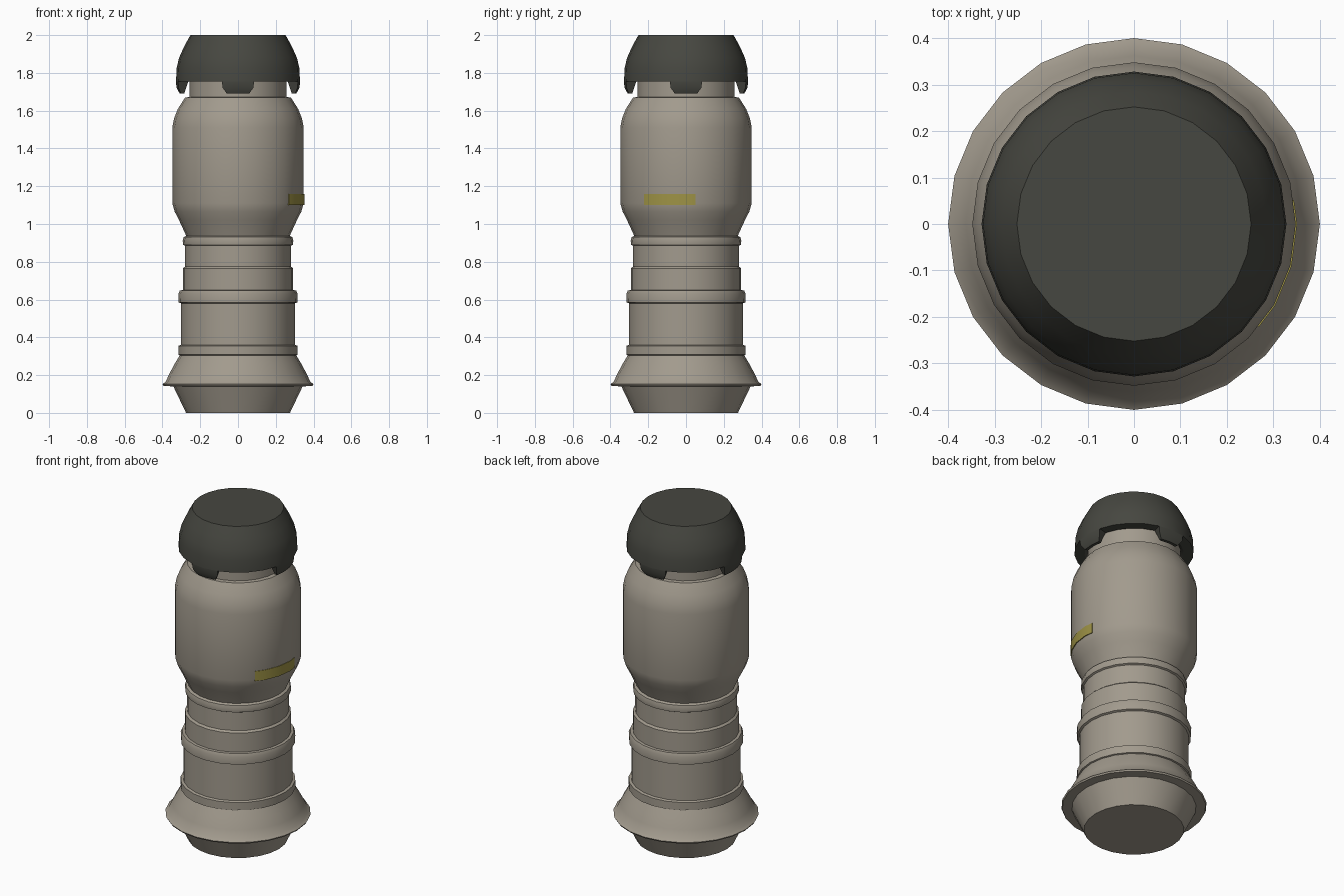
import bpy, bmesh, math

if "Cube" in bpy.data.objects:
    bpy.data.objects.remove(bpy.data.objects["Cube"])

SIDES = 24


def material(name, rgb):
    m = bpy.data.materials.new(name)
    m.diffuse_color = (*rgb, 1)
    m.use_nodes = True
    m.node_tree.nodes["Principled BSDF"].inputs["Base Color"].default_value = m.diffuse_color
    return m


BEIGE = material("warm grey beige", (0.36, 0.325, 0.268))
DARK = material("dark olive grey", (0.062, 0.063, 0.052))
YELLOW = material("dull yellow", (0.34, 0.29, 0.06))


def polar(r, deg, z):
    a = math.radians(deg)
    return (r * math.cos(a), r * math.sin(a), z)


def finish(name, bm, mat):
    bmesh.ops.recalc_face_normals(bm, faces=bm.faces)
    me = bpy.data.meshes.new(name)
    bm.to_mesh(me)
    bm.free()
    me.materials.append(mat)
    ob = bpy.data.objects.new(name, me)
    bpy.context.collection.objects.link(ob)
    bpy.ops.object.select_all(action='DESELECT')
    ob.select_set(True)
    bpy.context.view_layer.objects.active = ob
    bpy.ops.object.shade_smooth_by_angle(angle=math.radians(32))
    return ob


def lathe(bm, profile):
    """Turn (radius, height) points around z; radius 0 closes the end."""
    rings = []
    for r, z in profile:
        if r == 0:
            rings.append([bm.verts.new((0, 0, z))] * SIDES)
        else:
            rings.append([bm.verts.new(polar(r, i * 360 / SIDES, z)) for i in range(SIDES)])
    for a, b in zip(rings, rings[1:]):
        for i in range(SIDES):
            j = (i + 1) % SIDES
            bm.faces.new(list(dict.fromkeys((a[i], a[j], b[j], b[i]))))


# Turned body, split at its creases from bottom to top
body_parts = {
    "foot": [(0, 0), (0.275, 0), (0.342, 0.14), (0.395, 0.143)],
    "flared_skirt": [(0.395, 0.143), (0.40, 0.152), (0.383, 0.165), (0.362, 0.21),
                     (0.335, 0.26), (0.308, 0.305)],
    "lower_collar": [(0.308, 0.305), (0.316, 0.308), (0.316, 0.355), (0.302, 0.36)],
    "lower_tube": [(0.302, 0.36), (0.302, 0.58)],
    "middle_ring": [(0.302, 0.58), (0.314, 0.585), (0.316, 0.63), (0.308, 0.648), (0.292, 0.65)],
    "middle_tube": [(0.292, 0.65), (0.292, 0.765), (0.28, 0.775)],
    "upper_tube": [(0.28, 0.775), (0.28, 0.885)],
    "upper_ring": [(0.28, 0.885), (0.29, 0.89), (0.293, 0.91), (0.288, 0.93), (0.274, 0.937)],
    "main_barrel": [(0.274, 0.937), (0.281, 0.953), (0.312, 1.02), (0.335, 1.065), (0.348, 1.11),
                    (0.348, 1.51), (0.338, 1.56), (0.318, 1.61), (0.28, 1.67)],
    "neck": [(0.28, 1.67), (0.256, 1.672), (0.256, 1.80)],
}
for name, profile in body_parts.items():
    bm = bmesh.new()
    lathe(bm, profile)
    finish(name, bm, BEIGE)

# Domed cap with four tapered tabs hanging from its rim
bm = bmesh.new()
lathe(bm, [(0, 2.0), (0.252, 2.0), (0.285, 1.94), (0.312, 1.88), (0.325, 1.825),
           (0.328, 1.755), (0.272, 1.755), (0.256, 1.765)])
section = [(0.328, 1.755, 15), (0.326, 1.722, 14.5), (0.308, 1.69, 11),
           (0.29, 1.69, 11), (0.272, 1.755, 15)]
for k in range(4):
    cols = [[bm.verts.new(polar(r, 90 * k + s * w, z)) for r, z, w in section] for s in (-1, 0, 1)]
    for a, b in zip(cols, cols[1:]):
        for i in range(len(section) - 1):
            bm.faces.new((a[i], b[i], b[i + 1], a[i + 1]))
    bm.faces.new(cols[0])
    bm.faces.new(cols[-1])
bmesh.ops.remove_doubles(bm, verts=bm.verts, dist=0.0005)
finish("cap", bm, DARK)

# Yellow marking: thin plate hugging the facets of the barrel
bm = bmesh.new()
half = 180 / SIDES
cols = []
for deg in (-39.5, -30, -15, 0, 8.5):
    facet = math.cos(math.radians(half)) / math.cos(math.radians(deg % (2 * half) - half))
    cols.append([bm.verts.new(polar(r * facet, deg, z))
                 for r, z in ((0.346, 1.10), (0.351, 1.10), (0.351, 1.16), (0.346, 1.16))])
for a, b in zip(cols, cols[1:]):
    for i in range(4):
        j = (i + 1) % 4
        bm.faces.new((a[i], b[i], b[j], a[j]))
bm.faces.new(cols[0])
bm.faces.new(cols[-1])
finish("yellow_marking", bm, YELLOW)
